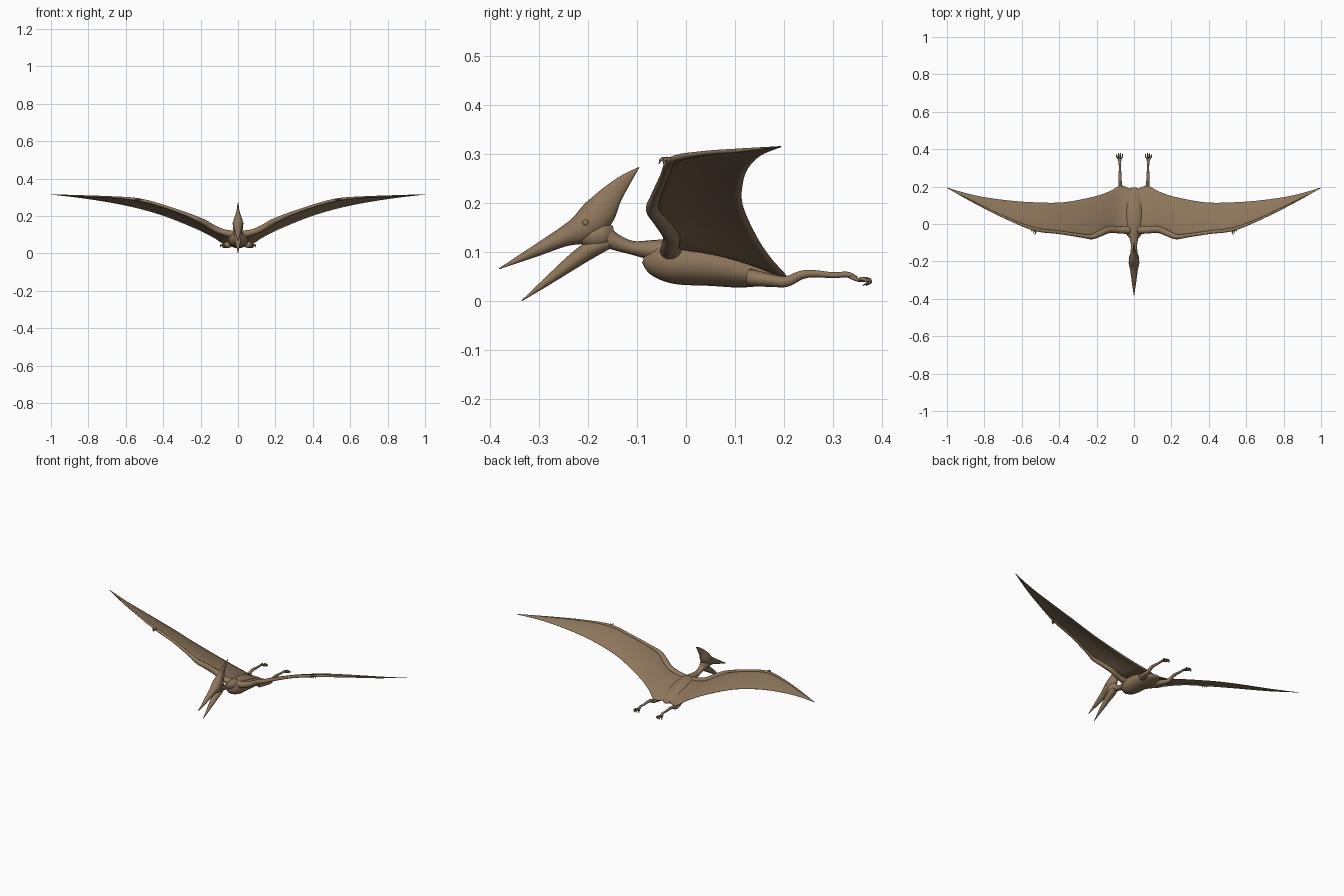
import bpy, bmesh, math
from mathutils import Vector

skin = bpy.data.materials.new("brown skin")
skin.diffuse_color = (0.27, 0.18, 0.105, 1)


def spline(rows, steps):
    """Catmull-Rom interpolation of rows of numbers."""
    out = []
    for i in range(len(rows) - 1):
        p0, p1, p2 = rows[max(i - 1, 0)], rows[i], rows[i + 1]
        p3 = rows[min(i + 2, len(rows) - 1)]
        for s in range(steps):
            t = s / steps
            out.append([0.5 * (2 * b + (c - a) * t + (2 * a - 5 * b + 4 * c - d) * t * t
                               + (3 * b - a - 3 * c + d) * t ** 3)
                        for a, b, c, d in zip(p0, p1, p2, p3)])
    out.append(list(rows[-1]))
    return out


def finish(name, bm, mirror):
    bmesh.ops.recalc_face_normals(bm, faces=bm.faces[:])
    me = bpy.data.meshes.new(name)
    bm.to_mesh(me)
    bm.free()
    me.materials.append(skin)
    me.polygons.foreach_set("use_smooth", [True] * len(me.polygons))
    ob = bpy.data.objects.new(name, me)
    bpy.context.collection.objects.link(ob)
    if mirror:
        ob.modifiers.new("mirror", "MIRROR")
    return ob


def skin_rings(name, rings, mirror=False, cap_start=True):
    bm = bmesh.new()
    loops = [[bm.verts.new(p) for p in ring] for ring in rings]
    n = len(loops[0])
    for a, b in zip(loops, loops[1:]):
        for i in range(n):
            bm.faces.new((a[i], a[(i + 1) % n], b[(i + 1) % n], b[i]))
    if cap_start:
        bm.faces.new(loops[0])
    bm.faces.new(loops[-1])
    return finish(name, bm, mirror)


def tube(name, rows, ref=(1, 0, 0), mirror=False, steps=5, sides=16):
    """Rows: x, y, z, half width along ref, half height."""
    rows = spline(rows, steps)
    pts = [Vector(r[:3]) for r in rows]
    rings = []
    for i, r in enumerate(rows):
        t = (pts[min(i + 1, len(pts) - 1)] - pts[max(i - 1, 0)]).normalized()
        side = Vector(ref)
        side = (side - t * side.dot(t)).normalized()
        up = t.cross(side)
        w, h = max(r[3], 0.0008), max(r[4], 0.0008)
        rings.append([pts[i] + side * w * math.cos(a) + up * h * math.sin(a)
                      for a in (2 * math.pi * k / sides for k in range(sides))])
    return skin_rings(name, rings, mirror)


# Torso and neck
tube("torso", [(0, -.085, .092, .012, .014), (0, -.062, .085, .035, .034),
               (0, -.02, .08, .052, .045), (0, .05, .074, .055, .043),
               (0, .115, .06, .05, .033), (0, .165, .05, .042, .018),
               (0, .195, .046, .015, .006)], sides=24)
tube("neck", [(0, -.03, .098, .032, .03), (0, -.07, .104, .024, .021),
              (0, -.11, .109, .017, .014), (0, -.145, .121, .018, .017),
              (0, -.175, .138, .02, .024)])

# Crest, skull and upper beak form one sweep; the lower jaw hangs open
tube("head", [(0, -.096, .273, .001, .001), (0, -.122, .249, .005, .012),
              (0, -.152, .216, .01, .023), (0, -.178, .18, .023, .034),
              (0, -.208, .15, .028, .032), (0, -.25, .131, .02, .02),
              (0, -.31, .101, .012, .0115), (0, -.382, .066, .001, .001)], sides=20)
tube("cheek", [(0, -.147, .142, .008, .012), (0, -.165, .138, .023, .026),
               (0, -.19, .132, .026, .026), (0, -.215, .132, .018, .015)])
tube("lower_jaw", [(0, -.145, .125, .012, .012), (0, -.185, .111, .023, .018),
                   (0, -.225, .085, .018, .016), (0, -.28, .043, .01, .009),
                   (0, -.335, .001, .001, .001)])

# Eyes
bm = bmesh.new()
bmesh.ops.create_uvsphere(bm, u_segments=12, v_segments=8, radius=.007)
for v in bm.verts:
    v.co += Vector((.0235, -.205, .16))
finish("eye", bm, True)

# Wing membrane: x, leading y z, trailing y z, half thickness
stations = [(0, -.05, .112, .178, .056, .006), (.07, -.04, .115, .205, .05, .006),
            (.13, -.035, .135, .175, .085, .005), (.22, -.068, .185, .145, .13, .004),
            (.38, -.05, .247, .116, .195, .0035), (.53, -.028, .287, .116, .24, .003),
            (.68, .028, .301, .127, .272, .003), (.85, .112, .308, .153, .298, .0025),
            (1, .192, .316, .195, .315, .0008)]
rings = []
chord = 10
for x, yl, zl, yt, zt, th in spline(stations, 5):
    def section(u, sign):
        bulge = 4 * u * (1 - u)
        half = th * (1 - .75 * u) * min(1, .3 + 4 * u)
        return (x, yl + (yt - yl) * u, zl + (zt - zl) * u + .05 * bulge * (yt - yl) + sign * half)
    us = [k / chord for k in range(chord + 1)]
    rings.append([section(u, 1) for u in us] + [section(u, -1) for u in reversed(us)])
skin_rings("wing_membrane", rings, True, cap_start=False)

# Arm bones along the leading edge
tube("arm", [(.02, -.03, .1, .024, .022), (.075, -.032, .112, .019, .017),
             (.13, -.03, .135, .018, .017), (.18, -.05, .165, .017, .016),
             (.225, -.068, .187, .014, .013), (.28, -.063, .211, .01, .01),
             (.4, -.045, .253, .009, .008), (.53, -.028, .287, .009, .008),
             (.68, .03, .301, .006, .005), (.85, .113, .308, .004, .004),
             (1, .193, .316, .0005, .0005)], ref=(0, 1, 0), mirror=True)

# Small clawed fingers at the wrist
for i in range(3):
    x, s = .522 + .009 * i, 1 - .15 * i
    tube("wing_finger", [(x, -.03, .287, .004, .004), (x + .004, -.042 * s - .002, .291, .0035, .0035),
                         (x + .007, -.052 * s, .288, .003, .003),
                         (x + .007, -.055 * s, .28, .0005, .0005)], mirror=True, steps=3, sides=8)

# Legs and curled toes
tube("leg", [(.05, .13, .048, .022, .018), (.066, .175, .042, .016, .013),
             (.073, .205, .04, .011, .011), (.075, .235, .053, .009, .009),
             (.075, .26, .056, .008, .0075), (.075, .3, .053, .006, .006),
             (.076, .33, .054, .007, .006), (.077, .348, .046, .007, .005)], mirror=True)
for i in range(4):
    d = (i - 1.5) * .008
    e = .38 - .006 * abs(i - 1.4)
    tube("toe", [(.076 + d * .3, .335, .05, .004, .004), (.077 + d * .8, .352, .043, .0035, .0035),
                 (.077 + d * 1.2, e - .014, .043 + .003 * (i % 2), .0035, .0035),
                 (.077 + d * 1.3, e - .003, .043, .0035, .004),
                 (.077 + d * 1.3, e - .001, .037, .002, .002),
                 (.077 + d * 1.3, e - .01, .032, .0005, .0005)], mirror=True, steps=3, sides=8)
